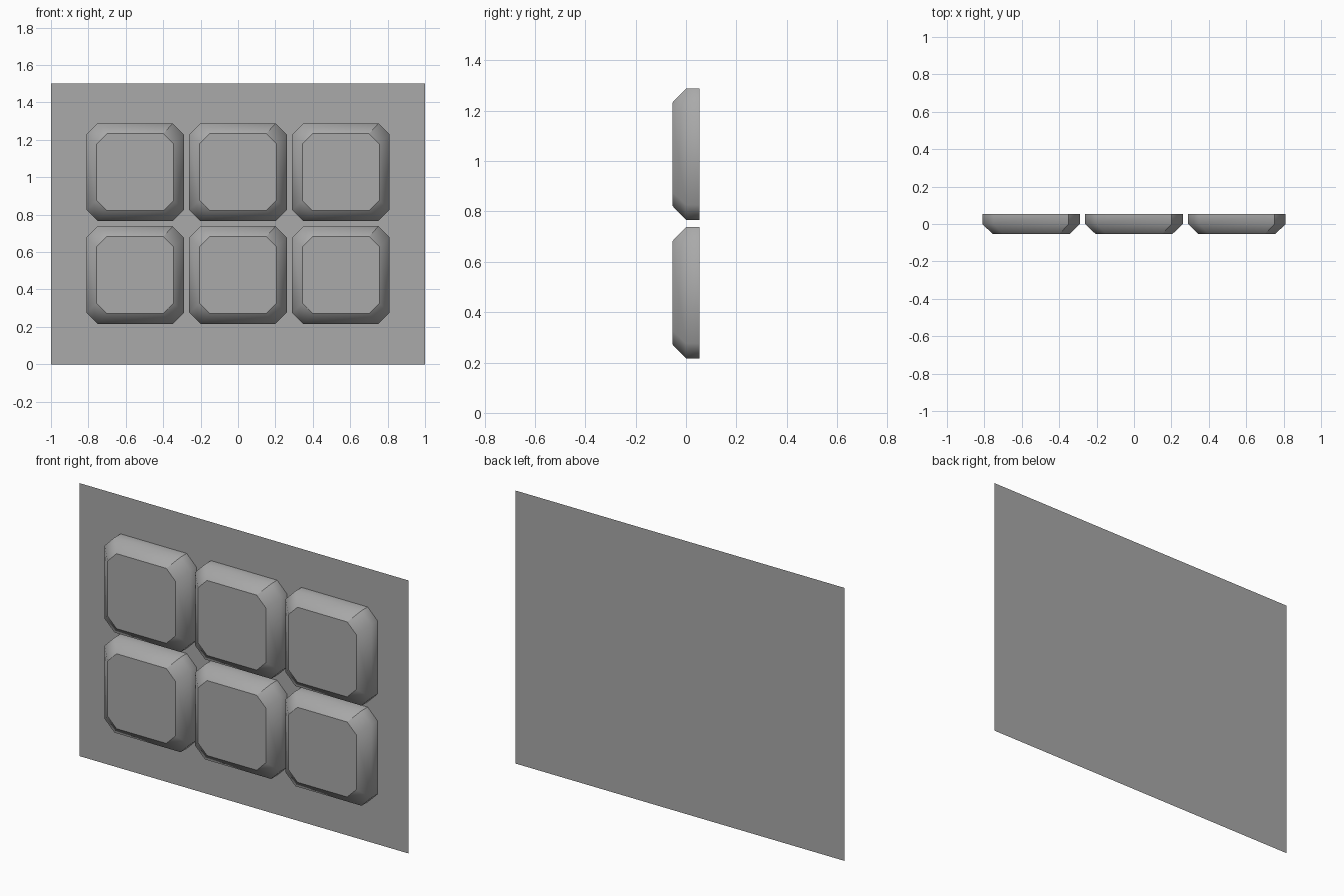
import bpy
import bmesh

cube = bpy.data.objects.get("Cube")
if cube:
    bpy.data.objects.remove(cube, do_unlink=True)

BACK = 0.053

grey = bpy.data.materials.new("plain grey")
grey.use_nodes = True
colour = (0.4, 0.4, 0.4, 1)
grey.diffuse_color = colour
grey.node_tree.nodes["Principled BSDF"].inputs["Base Color"].default_value = colour


def finish(name, bm, location):
    mesh = bpy.data.meshes.new(name)
    bm.to_mesh(mesh)
    bm.free()
    mesh.materials.append(grey)
    obj = bpy.data.objects.new(name, mesh)
    obj.location = location
    bpy.context.collection.objects.link(obj)


def ring(bm, half, cut, y):
    """Square with cut corners, counter-clockwise as seen from the front."""
    a, b = half, half - cut
    outline = [(b, a), (-b, a), (-a, b), (-a, -b),
               (-b, -a), (b, -a), (a, -b), (a, b)]
    return [bm.verts.new((x, y, z)) for x, z in outline]


def pad(name, x, z):
    bm = bmesh.new()
    rings = [ring(bm, 0.261, 0.06, BACK),
             ring(bm, 0.261, 0.06, 0),
             ring(bm, 0.206, 0.055, -BACK)]
    # Straight wall and sloped rim, softly shaded
    for outer, inner in zip(rings, rings[1:]):
        for i in range(8):
            j = (i + 1) % 8
            face = bm.faces.new((outer[i], outer[j], inner[j], inner[i]))
            face.smooth = True
        # Crease where the rim's loop closes
        bm.edges.get((outer[0], inner[0])).smooth = False
    # Flat front with a crisp border
    front = bm.faces.new(rings[-1])
    for edge in front.edges:
        edge.smooth = False
    finish(name, bm, (x, 0, z))


# Thin backing sheet
bm = bmesh.new()
bm.faces.new([bm.verts.new((x, 0, z))
              for x, z in ((-1, 0), (1, 0), (1, 1.5), (-1, 1.5))])
finish("backing_panel", bm, (0, BACK, 0))

# Two rows of three raised pads
for row, z in (("lower", 0.477), ("upper", 1.027)):
    for side, x in (("right", -0.55), ("middle", 0), ("left", 0.55)):
        pad(f"{row}_{side}_pad", x, z)
